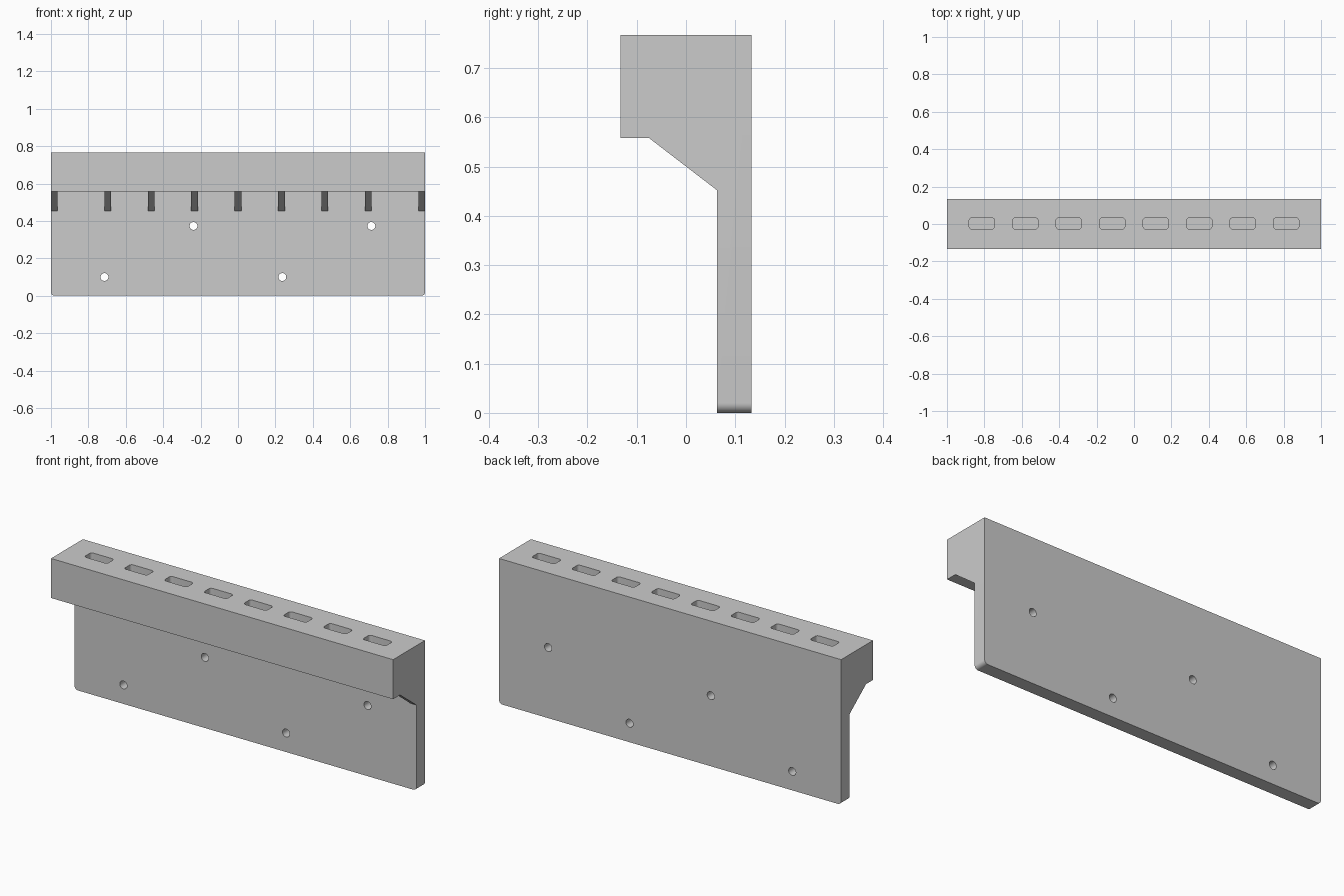
import bpy, math

if "Cube" in bpy.data.objects:
    bpy.data.objects.remove(bpy.data.objects["Cube"])

TOP, UNDER, BACK, FRONT, PLATE = 0.767, 0.558, 0.133, -0.133, 0.063
PITCH = 0.2325


def prisms(name, profiles, to3d):
    """Closed prisms; profiles = [(points, a, b)], swept from a to b."""
    verts, faces = [], []
    for pts, a, b in profiles:
        o, n = len(verts), len(pts)
        verts += [to3d(u, v, a) for u, v in pts] + [to3d(u, v, b) for u, v in pts]
        faces.append([o + i for i in reversed(range(n))])
        faces.append([o + n + i for i in range(n)])
        faces += [[o + i, o + (i + 1) % n, o + n + (i + 1) % n, o + n + i] for i in range(n)]
    me = bpy.data.meshes.new(name)
    me.from_pydata(verts, [], faces)
    ob = bpy.data.objects.new(name, me)
    bpy.context.collection.objects.link(ob)
    bpy.context.view_layer.objects.active = ob
    bpy.ops.object.select_all(action='DESELECT')
    ob.select_set(True)
    bpy.ops.object.mode_set(mode='EDIT')
    bpy.ops.mesh.select_all(action='SELECT')
    bpy.ops.mesh.normals_make_consistent(inside=False)
    bpy.ops.object.mode_set(mode='OBJECT')
    return ob


def arc(cx, cy, r, a0, a1, n):
    return [(cx + r * math.cos(math.radians(a0 + (a1 - a0) * i / n)),
             cy + r * math.sin(math.radians(a0 + (a1 - a0) * i / n))) for i in range(n + 1)]


def rounded_rect(cx, cy, w, h, r):
    x, y = w / 2 - r, h / 2 - r
    return (arc(cx + x, cy + y, r, 0, 90, 6) + arc(cx - x, cy + y, r, 90, 180, 6)
            + arc(cx - x, cy - y, r, 180, 270, 6) + arc(cx + x, cy - y, r, 270, 360, 6))


def along_x(u, v, t):
    return (t, u, v)


def along_y(u, v, t):
    return (u, t, v)


def along_z(u, v, t):
    return (u, v, t)


def combine(body, other, op):
    mod = body.modifiers.new(op, 'BOOLEAN')
    mod.object, mod.operation, mod.solver = other, op, 'EXACT'
    bpy.context.view_layer.objects.active = body
    bpy.ops.object.modifier_apply(modifier=mod.name)
    bpy.data.objects.remove(other, do_unlink=True)


# Back plate with overhanging head
body = prisms("slotted_wall_holder", [([(PLATE, 0), (BACK, 0), (BACK, TOP), (FRONT, TOP),
                                        (FRONT, UNDER), (PLATE, UNDER)], -1, 1)], along_x)

# Sloped ribs under the head, between the slots and flush at both ends
rib = [(-0.075, UNDER), (PLATE, 0.452), (0.1, 0.452), (0.1, 0.62), (-0.075, 0.62)]
spans = [(i * PITCH - 0.0175, i * PITCH + 0.0175) for i in range(-3, 4)]
spans += [(-1, -0.965), (0.965, 1)]
combine(body, prisms("ribs", [(rib, a, b) for a, b in spans], along_x), 'UNION')

# Rounded lower corners of the plate
r = 0.02
corners = []
for s in (-1, 1):
    pts = arc(1 - r, r, r, -90, 0, 8) + [(1.05, r), (1.05, -0.05), (1 - r, -0.05)]
    corners.append(([(s * x, z) for x, z in pts], 0, 0.2))
combine(body, prisms("corner_cutters", corners, along_y), 'DIFFERENCE')

# Screw holes through the plate
holes = [(-0.714, 0.1), (0.237, 0.1), (-0.238, 0.373), (0.713, 0.373)]
combine(body, prisms("hole_cutters", [(arc(x, z, 0.021, 0, 348.75, 31), 0, 0.2)
                                      for x, z in holes], along_y), 'DIFFERENCE')

# Row of blind slots in the top
slots = [(rounded_rect((i - 3.5) * PITCH, 0.003, 0.135, 0.06, 0.014), TOP - 0.15, TOP + 0.1)
         for i in range(8)]
combine(body, prisms("slot_cutters", slots, along_z), 'DIFFERENCE')

bpy.ops.object.select_all(action='DESELECT')
body.select_set(True)
bpy.context.view_layer.objects.active = body
bpy.ops.object.shade_smooth_by_angle(angle=math.radians(30))
